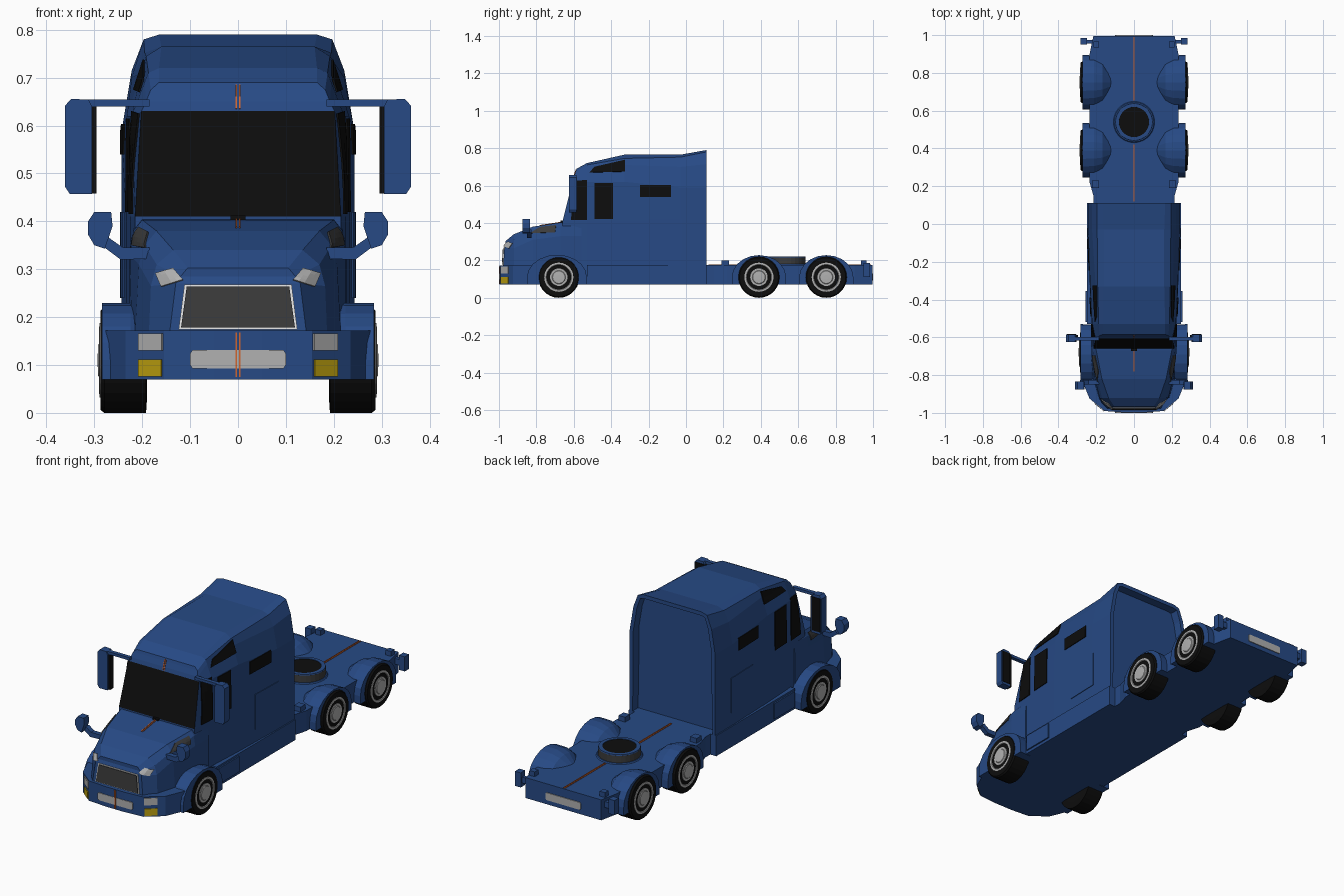
import bpy, bmesh, math
from mathutils import Vector
from mathutils.bvhtree import BVHTree

if "Cube" in bpy.data.objects:
    bpy.data.objects.remove(bpy.data.objects["Cube"])

def material(name, r, g, b):
    m = bpy.data.materials.new(name)
    m.diffuse_color = (r, g, b, 1)
    m.use_nodes = True
    m.node_tree.nodes["Principled BSDF"].inputs["Base Color"].default_value = m.diffuse_color
    return m

BLUE = material("blue paint", .02, .068, .235)
BLACK = material("black", .004, .004, .004)
GREY = material("light grey", .44, .44, .44)
DARK = material("dark grey", .045, .045, .045)
YELLOW = material("yellow lamp", .52, .36, .005)
ORANGE = material("orange stripe", .62, .13, .03)
WHITE = material("white trim", .8, .8, .8)

def make(name, verts, faces, mat, mirror=False):
    verts = [tuple(v) for v in verts]
    faces = [list(f) for f in faces]
    if mirror:
        n = len(verts)
        verts += [(-x, y, z) for x, y, z in verts]
        faces += [[i + n for i in reversed(f)] for f in faces]
    me = bpy.data.meshes.new(name)
    me.from_pydata(verts, [], faces)
    bm = bmesh.new()
    bm.from_mesh(me)
    bmesh.ops.recalc_face_normals(bm, faces=bm.faces)
    bm.to_mesh(me)
    bm.free()
    me.materials.append(mat)
    ob = bpy.data.objects.new(name, me)
    bpy.context.collection.objects.link(ob)
    return ob

def loft(name, rings, mat, mirror=False, caps=True):
    n = len(rings[0])
    verts = [p for r in rings for p in r]
    faces = [(k*n+i, k*n+(i+1) % n, (k+1)*n+(i+1) % n, (k+1)*n+i)
             for k in range(len(rings)-1) for i in range(n)]
    if caps:
        faces += [tuple(range(n)), tuple(range((len(rings)-1)*n, len(rings)*n))]
    return make(name, verts, faces, mat, mirror)

def shell(name, sections, mat):
    """Symmetric body from half sections; the front end is closed in level strips."""
    rings = []
    for y, pts in sections:
        half = [(p[0], y + (p[2] if len(p) > 2 else 0), p[1]) for p in pts]
        rings.append(half + [(-a, b, c) for a, b, c in reversed(half)])
    n, h, k = len(rings[0]), len(rings[0])//2, (len(rings)-1)*len(rings[0])
    verts = [p for r in rings for p in r]
    faces = [(j*n+i, j*n+(i+1) % n, (j+1)*n+(i+1) % n, (j+1)*n+i)
             for j in range(len(rings)-1) for i in range(n)]
    faces += [tuple(range(n))]
    faces += [(k+i, k+i+1, k+n-2-i, k+n-1-i) for i in range(h-1)]
    return make(name, verts, faces, mat)

def prism(name, pts, a, b, axis, mat, mirror=False):
    f = (lambda u, v, w: (u, v, w)) if axis == 'z' else (lambda u, v, w: (u, w, v))
    return loft(name, [[f(u, v, w) for u, v in pts] for w in (a, b)], mat, mirror)

def box(name, x, y, z, mat, mirror=False):
    return prism(name, [(x[0], y[0]), (x[1], y[0]), (x[1], y[1]), (x[0], y[1])],
                 z[0], z[1], 'z', mat, mirror)

def plate(name, target, c, mat, axis, mirror=True, lift=.003, n=4):
    """Thin sheet laid on the target by projecting a four-cornered outline."""
    me = target.data
    tree = BVHTree.FromPolygons([v.co for v in me.vertices], [p.vertices for p in me.polygons])
    d = Vector({'x': (-1, 0, 0), 'y': (0, 1, 0), 'z': (0, 0, -1)}[axis])
    c = [Vector(p) for p in c]
    verts = []
    for j in range(n+1):
        for i in range(n+1):
            s, t = i/n, j/n
            u, v = c[0].lerp(c[1], s).lerp(c[3].lerp(c[2], s), t)
            o = Vector({'x': (2, u, v), 'y': (u, -2, v), 'z': (u, v, 2)}[axis])
            hit = tree.ray_cast(o, d)
            if hit[0] is not None:
                verts.append(hit[0] - d*lift)
            else:
                verts.append(verts[-1].copy() if verts else o)
    faces = [(j*(n+1)+i, j*(n+1)+i+1, (j+1)*(n+1)+i+1, (j+1)*(n+1)+i)
             for j in range(n) for i in range(n)]
    ob = make(name, verts, faces, mat, mirror)
    m = ob.modifiers.new("thickness", 'SOLIDIFY')
    m.thickness, m.offset = .004, 0
    return ob

def rect(a, b, c, d):
    return [(a, c), (b, c), (b, d), (a, d)]

# Sleeper cab with windscreen and recessed back wall
cab = shell("cab", [
    (.11, [(.243, .07), (.243, .41), (.243, .59), (.222, .715), (.197, .78), (.165, .79)]),
    (-.03, [(.243, .07), (.243, .41), (.243, .59), (.222, .70), (.195, .752), (.16, .765)]),
    (-.33, [(.234, .07), (.234, .41), (.232, .62), (.203, .71), (.192, .745), (.16, .765)]),
    (-.53, [(.224, .07), (.224, .41), (.222, .62), (.195, .69), (.187, .71), (.165, .72)]),
    (-.60, [(.215, .07, -.06), (.215, .41, -.06), (.202, .63, -.005), (.192, .65, 0),
            (.182, .675, .01), (.165, .69, .015)])], BLUE)
cab.data.materials.append(BLACK)
bm = bmesh.new()
bm.from_mesh(cab.data)
for f in bm.faces:
    c = f.calc_center_median()
    if f.normal.y < -.8 and .45 < c.z < .6:
        f.material_index = 1
back = [f for f in bm.faces if f.normal.y > .9 and len(f.verts) > 6]
bmesh.ops.inset_region(bm, faces=back, thickness=.02)
ext = bmesh.ops.extrude_discrete_faces(bm, faces=back)
for v in ext['faces'][0].verts:
    v.co.y -= .045
bm.to_mesh(cab.data)
bm.free()

# Hood
hood = shell("hood", [
    (-.56, [(.226, .07), (.228, .33), (.22, .385), (.205, .408)]),
    (-.67, [(.226, .07), (.226, .33), (.218, .38), (.20, .403)]),
    (-.82, [(.22, .07), (.207, .31), (.195, .35), (.17, .38)]),
    (-.92, [(.19, .07), (.182, .265), (.17, .31), (.135, .34)]),
    (-.965, [(.155, .07, -.018), (.13, .27, -.006), (.12, .285), (.105, .303)])], BLUE)

# Bumper and rear deck
def symmetric(half):
    return half + [(-x, y) for x, y in reversed(half)]
bumper = prism("front_bumper", symmetric([(.285, -.70), (.283, -.81), (.235, -.925),
               (.155, -.99), (.05, -.998)]), .07, .172, 'z', BLUE)
deck = prism("rear_deck", symmetric([(.215, 0), (.215, .15), (.235, .22), (.235, .9), (.215, .996)]),
             .07, .175, 'z', BLUE)

# Wheel arches, sloping inward to the deck
def arch(name, yc, ry, top, x_out, x_in, z_in):
    def ring(x, sy, h):
        pts = [(x, yc + ry*sy, .07)]
        pts += [(x, yc + ry*sy*math.cos(math.pi*i/10), .11 + (h-.11)*math.sin(math.pi*i/10))
                for i in range(11)]
        return pts + [(x, yc - ry*sy, .07)]
    xm = x_out - .06
    loft(name, [ring(x_out, 1, top), ring(xm, .98, top), ring((xm+x_in)/2, .85, (top+z_in)/2+.012),
                ring(x_in, .45, z_in)], BLUE, True)
arch("front_fender", -.69, .16, .23, .284, .16, .20)
arch("rear_fender_a", .39, .145, .228, .272, .12, .174)
arch("rear_fender_b", .75, .145, .228, .272, .12, .174)

# Wheels: tyre and stepped rim turned about the axle
def lathe(name, prof, yc, mat, n=28):
    rings = [[(x, yc + r*math.cos(2*math.pi*i/n), .11 + r*math.sin(2*math.pi*i/n))
              for i in range(n)] for r, x in prof]
    return loft(name, rings, mat, True)
for k, (yc, dx) in enumerate([(-.68, .004), (.39, 0), (.75, 0)]):
    lathe(f"tyre_{k}", [(.08, .19), (.11, .192), (.11, .275+dx), (.104, .283+dx), (.078, .283+dx)], yc, BLACK)
    lathe(f"rim_{k}", [(.078, .25), (.078, .285+dx), (.068, .286+dx), (.062, .279+dx), (.05, .279+dx),
          (.047, .285+dx), (.036, .285+dx), (.033, .288+dx), (.012, .289+dx)], yc, GREY)

# Coupling ring on the deck
def disc(name, prof, mat, n=28):
    loft(name, [[(r*math.cos(2*math.pi*i/n), .54 + r*math.sin(2*math.pi*i/n), z)
                 for i in range(n)] for r, z in prof], mat)
disc("coupling_base", [(.112, .172), (.105, .18)], BLUE)
disc("coupling_wall", [(.1, .175), (.1, .216)], DARK)
disc("coupling_rim", [(.1, .215), (.098, .221), (.08, .221), (.079, .217)], BLUE)
disc("coupling_centre", [(.08, .21), (.08, .219)], BLACK)

# Side windows and hood vents
plate("door_window", cab, [(-.615, .415), (-.53, .415), (-.53, .63), (-.598, .625)], BLACK, 'x')
plate("rear_door_window", cab, rect(-.49, -.39, .42, .615), BLACK, 'x')
plate("roof_window", cab, [(-.515, .67), (-.325, .675), (-.325, .738), (-.49, .70)], BLACK, 'x')
plate("sleeper_window", cab, rect(-.245, -.08, .54, .603), BLACK, 'x')
plate("locker_door", cab, rect(-.20, -.02, .24, .42), BLUE, 'x', lift=.001)
plate("hood_vent", hood, [(-.835, .345), (-.70, .35), (-.695, .388), (-.78, .378)], DARK, 'x')

# Side skirt and step
box("side_skirt", (.2, .249), (-.53, .11), (.07, .175), BLUE, True)
box("step", (.2, .256), (-.52, -.355), (.085, .165), BLUE, True)
box("wiper_mount", (-.016, .016), (-.672, -.65), (.403, .412), BLACK)

# Grille, lamps and number plates
plate("grille_trim", hood, [(-.124, .174), (.124, .174), (.112, .268), (-.112, .268)], WHITE, 'y', False, .002)
plate("grille", hood, [(-.119, .178), (.119, .178), (.107, .264), (-.107, .264)], DARK, 'y', False, .006)
plate("headlamp", hood, [(.115, .278), (.16, .264), (.172, .292), (.135, .302)], GREY, 'y', lift=.005)
plate("bumper_lamp", bumper, rect(.158, .208, .13, .166), GREY, 'y')
plate("indicator", bumper, rect(.16, .208, .076, .112), YELLOW, 'y')
oval = symmetric([(.095, .093), (.1, .1), (.1, .124), (.095, .131)])
prism("front_plate", oval, -1, -.985, 'y', GREY)
prism("rear_plate", oval, .985, 1, 'y', GREY)

# Twin centre stripes
for nm, ob, ax, a, b in [("hood", hood, 'z', -.78, -.67), ("visor", cab, 'y', .635, .685),
                         ("bumper", bumper, 'y', .075, .168), ("deck_front", deck, 'z', .12, .42),
                         ("deck_rear", deck, 'z', .655, .99)]:
    plate(nm + "_stripe", ob, rect(.002, .0055, a, b), ORANGE, ax, lift=.001, n=2)

# Door mirrors
box("mirror_arm", (.185, .34), (-.618, -.598), (.64, .654), BLUE, True)
head = [(.305, .64), (.312, .654), (.348, .656), (.361, .642), (.361, .472), (.351, .457), (.305, .457)]
prism("mirror_housing", head, -.625, -.585, 'y', BLUE, True)
box("mirror_edge", (.296, .306), (-.615, -.587), (.458, .64), BLACK, True)
box("mirror_glass", (.308, .355), (-.587, -.582), (.47, .642), BLACK, True)

# Hood mirrors on bent arms
prism("hood_mirror", [(.265, .42), (.30, .42), (.313, .4), (.313, .372), (.30, .35), (.278, .343),
      (.262, .39)], -.875, -.835, 'y', BLUE, True)
prism("hood_mirror_arm", [(.185, .322), (.245, .32), (.285, .35), (.27, .366), (.24, .345), (.185, .345)],
      -.85, -.825, 'y', BLUE, True)

# Deck blocks and rear marker lamps
box("deck_block_front", (.185, .222), (.19, .23), (.17, .2), BLUE, True)
box("deck_block_rear", (.185, .215), (.935, .965), (.17, .2), BLUE, True)
box("marker_bracket", (.2, .26), (.955, .975), (.13, .16), BLUE, True)
box("marker_lamp", (.25, .283), (.95, .985), (.11, .185), BLUE, True)
